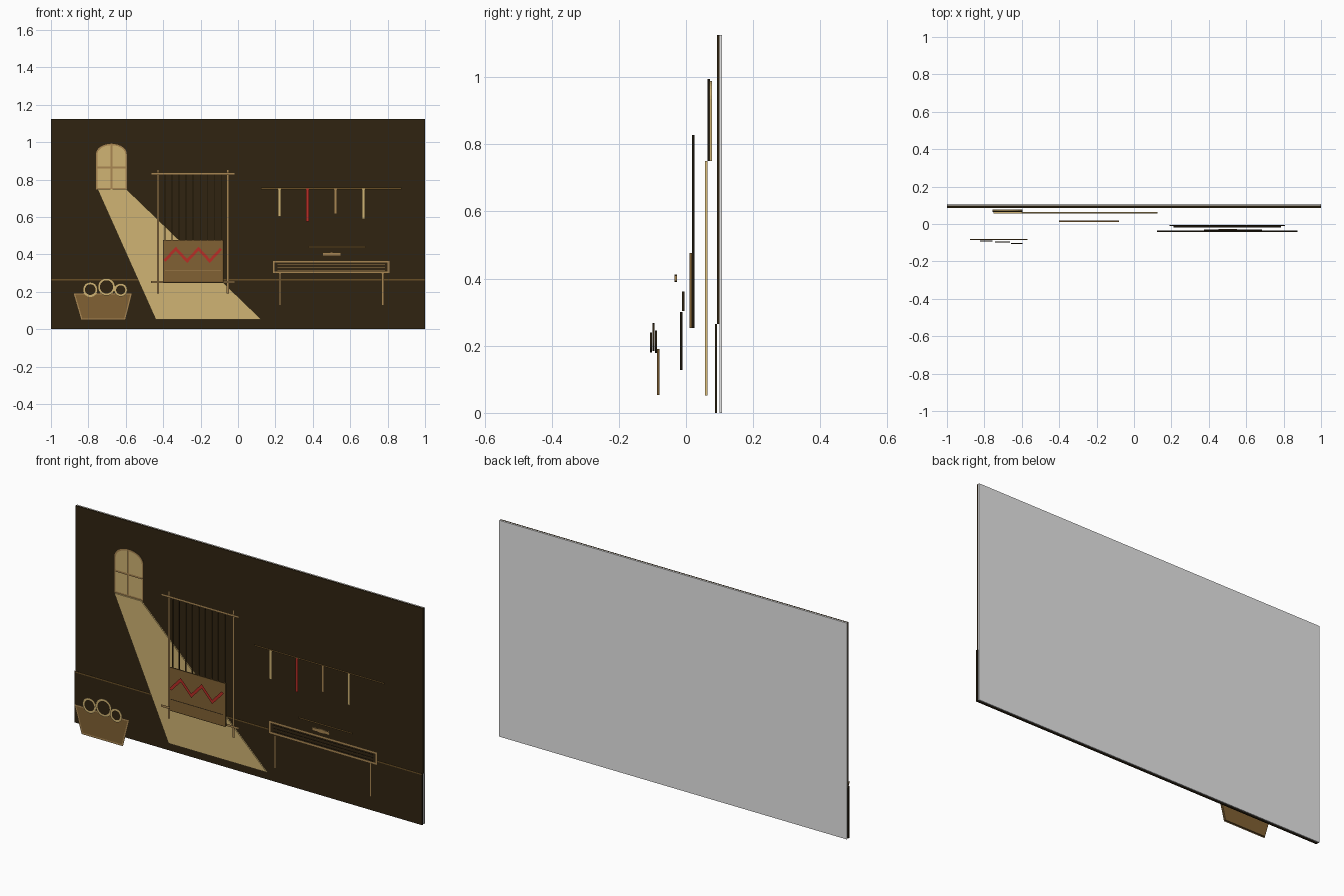
import bpy, bmesh, math
from mathutils import Vector

old = bpy.data.objects.get("Cube")
if old:
    bpy.data.objects.remove(old, do_unlink=True)

DEPTH = 0.007


def material(name, r, g, b):
    # Convert display values to linear
    lin = [((c / 255 + 0.055) / 1.055) ** 2.4 if c > 10 else c / 3295 for c in (r, g, b)]
    m = bpy.data.materials.new(name)
    m.use_nodes = True
    m.diffuse_color = (*lin, 1)
    m.node_tree.nodes["Principled BSDF"].inputs["Base Color"].default_value = (*lin, 1)
    return m


DARK = material("dark umber", 48, 36, 17)
SHADOW = material("black brown", 26, 20, 9)
LIGHT = material("pale straw", 208, 179, 115)
TAN = material("tan wood", 168, 134, 82)
BROWN = material("woven brown", 129, 97, 52)
DIM = material("dim brown", 104, 78, 38)
RED = material("madder red", 184, 46, 38)
WHITE = material("backing white", 235, 235, 235)


def finish(name, bm, mats):
    me = bpy.data.meshes.new(name)
    bm.to_mesh(me)
    bm.free()
    for m in mats:
        me.materials.append(m)
    ob = bpy.data.objects.new(name, me)
    bpy.context.collection.objects.link(ob)
    return ob


def slab(name, pts, y, mat, depth=DEPTH):
    """Extrude an outline in the xz plane back from its front at y."""
    bm = bmesh.new()
    face = bm.faces.new([bm.verts.new((x, y, z)) for x, z in pts])
    ext = bmesh.ops.extrude_face_region(bm, geom=[face])
    moved = [v for v in ext["geom"] if isinstance(v, bmesh.types.BMVert)]
    bmesh.ops.translate(bm, verts=moved, vec=(0, depth, 0))
    bmesh.ops.recalc_face_normals(bm, faces=bm.faces)
    return finish(name, bm, [mat])


def stroke(name, pts, y, width, mat, closed=False, fin=False):
    """Flat mitred ribbon along a path, optionally with a thin fin behind."""
    p = [Vector(q) for q in pts]
    n = len(p)
    bm = bmesh.new()
    rows = []
    for i in range(n):
        a = p[i] - p[i - 1] if closed or i else p[1] - p[0]
        b = p[(i + 1) % n] - p[i] if closed or i < n - 1 else a
        a, b = a.normalized(), b.normalized()
        na, nb = Vector((-a.y, a.x)), Vector((-b.y, b.x))
        m = (na + nb).normalized()
        off = m * (width / 2 / max(m.dot(na), 0.3))
        rows.append([bm.verts.new((q.x, y, q.y)) for q in (p[i] + off, p[i] - off)])
    for i in range(n if closed else n - 1):
        r, s = rows[i], rows[(i + 1) % n]
        f = bm.faces.new((r[0], r[1], s[1], s[0]))
        f.normal_update()
        if f.normal.y > 0:
            f.normal_flip()
    if fin:
        for a, b in zip(p, p[1:]):
            f = bm.faces.new([bm.verts.new(c) for c in (
                (a.x, y, a.y), (b.x, y, b.y), (b.x, y + DEPTH, b.y), (a.x, y + DEPTH, a.y))])
            f.material_index = 1
    return finish(name, bm, [mat, SHADOW])


def rect(x0, x1, z0, z1):
    return [(x0, z0), (x1, z0), (x1, z1), (x0, z1)]


def arc(cx, cz, rx, rz, start, end, n):
    return [(cx + rx * math.cos(t), cz + rz * math.sin(t))
            for t in (math.radians(start + (end - start) * i / n) for i in range(n + 1))]


# Backing sheet, wall and floor
slab("backing_sheet", rect(-1, 1, 0, 1.125), 0.1, WHITE)
slab("wall", rect(-1, 1, 0.265, 1.125), 0.093, DARK)
slab("floor", rect(-1, 1, 0, 0.265), 0.086, DARK)
stroke("floor_edge", [(-1, 0.265), (1, 0.265)], 0.085, 0.009, DIM)

# Arched window
arch = [(-0.757, 0.75), (-0.597, 0.75)] + arc(-0.677, 0.935, 0.08, 0.054, 0, 180, 16)
slab("window_pane", arch, 0.07, LIGHT)
stroke("window_frame", arch, 0.069, 0.01, TAN, closed=True)
stroke("window_upright", [(-0.677, 0.75), (-0.677, 0.995)], 0.064, 0.01, TAN, fin=True)
stroke("window_crossbar", [(-0.757, 0.865), (-0.597, 0.865)], 0.064, 0.01, TAN, fin=True)

# Light shaft
slab("light_shaft", [(-0.752, 0.75), (-0.598, 0.75), (0.125, 0.052), (-0.44, 0.052)], 0.057, LIGHT)

# Loom frame
for side, x in (("right", -0.428), ("left", -0.055)):
    stroke("loom_post_" + side, [(x, 0.19), (x, 0.853)], 0.043, 0.012, TAN)
for part, z in (("top", 0.831), ("bottom", 0.253)):
    stroke("loom_bar_" + part, [(-0.465, z), (-0.015, z)], 0.03, 0.012, TAN)

# Warp threads
for i in range(9):
    x = -0.39 + i * 0.0375
    stroke("warp_thread", [(x, 0.253), (x, 0.828)], 0.018, 0.004, DIM, fin=True)

# Woven cloth with zigzag and stripe
cloth = rect(-0.4, -0.08, 0.253, 0.476)
slab("cloth", cloth, 0.011, BROWN)
stroke("cloth_edge", cloth, 0.0105, 0.004, DIM, closed=True)
zigzag = [(-0.393 + i * 0.0605, 0.43 if i % 2 else 0.365) for i in range(6)]
stroke("cloth_zigzag", zigzag, 0.004, 0.015, RED)
stroke("cloth_stripe", [(-0.39, 0.315), (-0.09, 0.315)], 0.004, 0.004, TAN)

# Table with slats and legs
top = rect(0.19, 0.806, 0.303, 0.361)
slab("table_top", top, -0.012, DARK)
stroke("table_frame", top, -0.0125, 0.011, TAN, closed=True)
for z in (0.347, 0.331, 0.315):
    stroke("table_slat", [(0.21, z), (0.785, z)], -0.019, 0.004, TAN, fin=True)
for side, x in (("right", 0.225), ("left", 0.774)):
    stroke("table_leg_" + side, [(x, 0.128), (x, 0.3)], -0.018, 0.011, TAN, fin=True)

# Shuttle and rod above the table
lens = arc(0.5, 0.345, 0.07, 0.067, 45, 135, 8) + arc(0.5, 0.457, 0.07, 0.067, 225, 315, 8)
slab("shuttle", lens, -0.034, TAN)
stroke("rod", [(0.375, 0.44), (0.685, 0.44)], -0.037, 0.009, DIM, fin=True)

# Rail with hanging skeins
stroke("skein_rail", [(0.122, 0.752), (0.873, 0.752)], -0.043, 0.009, DIM, fin=True)
for i, (z, mat) in enumerate(((0.602, LIGHT), (0.577, RED), (0.615, TAN), (0.588, LIGHT))):
    x = 0.222 + i * 0.15
    stroke("skein", [(x, z), (x, 0.752)], -0.049, 0.016, mat)

# Basket with yarn balls
basket = [(-0.876, 0.19), (-0.57, 0.19), (-0.605, 0.053), (-0.836, 0.053)]
slab("basket", basket, -0.086, BROWN)
stroke("basket_edge", basket, -0.0865, 0.009, TAN, closed=True)
for i, (x, z, r) in enumerate(((-0.79, 0.212, 0.034), (-0.703, 0.226, 0.041), (-0.627, 0.21, 0.03))):
    y = -0.0925 - i * 0.007
    ring = arc(x, z, r, r, 0, 360, 28)[:-1]
    slab("yarn_ball", ring, y, DARK, 0.0055)
    stroke("yarn_ball_rim", ring, y - 0.0005, 0.011, LIGHT, closed=True)
